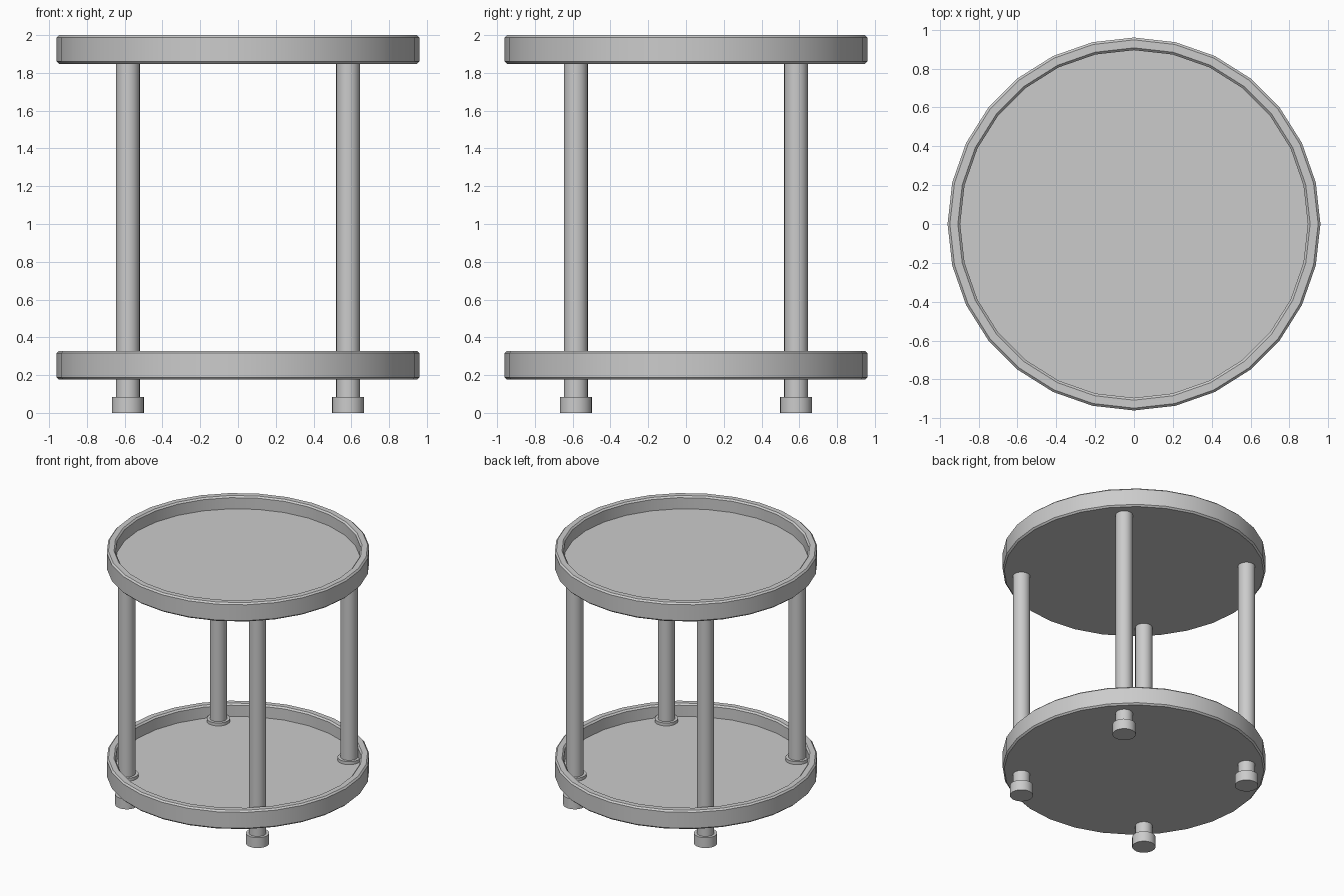
import bpy, bmesh, math

if "Cube" in bpy.data.objects:
    bpy.data.objects.remove(bpy.data.objects["Cube"])


def lathe(name, profile, sides, loc=(0, 0, 0)):
    """Revolve an (r, z) profile about z; r = 0 at both ends closes the solid."""
    bm = bmesh.new()
    rings = []
    for r, z in profile:
        if r == 0:
            rings.append([bm.verts.new((0, 0, z))] * sides)
        else:
            rings.append([bm.verts.new((r * math.cos(2 * math.pi * i / sides),
                                        r * math.sin(2 * math.pi * i / sides), z))
                          for i in range(sides)])
    for a, b in zip(rings, rings[1:]):
        for i in range(sides):
            j = (i + 1) % sides
            bm.faces.new(dict.fromkeys((a[i], a[j], b[j], b[i])))
    bmesh.ops.recalc_face_normals(bm, faces=bm.faces)
    mesh = bpy.data.meshes.new(name)
    bm.to_mesh(mesh)
    bm.free()
    ob = bpy.data.objects.new(name, mesh)
    ob.location = loc
    bpy.context.collection.objects.link(ob)
    bpy.ops.object.select_all(action='DESELECT')
    ob.select_set(True)
    bpy.context.view_layer.objects.active = ob
    bpy.ops.object.shade_smooth_by_angle(angle=math.radians(30))
    return ob


# Round trays: flat floor with a raised, slightly bevelled rim
H, R, RIM, FLOOR, B = 0.152, 0.96, 0.895, 0.05, 0.012
tray = [(0, 0), (R - B, 0), (R, B), (R, H - B), (R - B, H),
        (RIM + B, H), (RIM, H - B), (RIM, FLOOR), (0, FLOOR)]
for name, z in (("lower_tray", 0.176), ("upper_tray", 2 - H)):
    lathe(name, tray, 28, (0, 0, z))

# Four legs with wide feet and collars where they pass the lower tray
P = 0.583
for sx, side in ((-1, "left"), (1, "right")):
    for sy, end in ((-1, "front"), (1, "back")):
        at = (sx * P, sy * P, 0)
        tag = f"{end}_{side}"
        lathe(tag + "_leg", [(0, 0.07), (0.063, 0.07), (0.063, 1.87), (0, 1.87)], 24, at)
        lathe(tag + "_foot", [(0, 0), (0.085, 0), (0.085, 0.083), (0, 0.083)], 24, at)
        lathe(tag + "_collar", [(0, 0.2), (0.085, 0.2), (0.085, 0.25), (0, 0.25)], 24, at)
